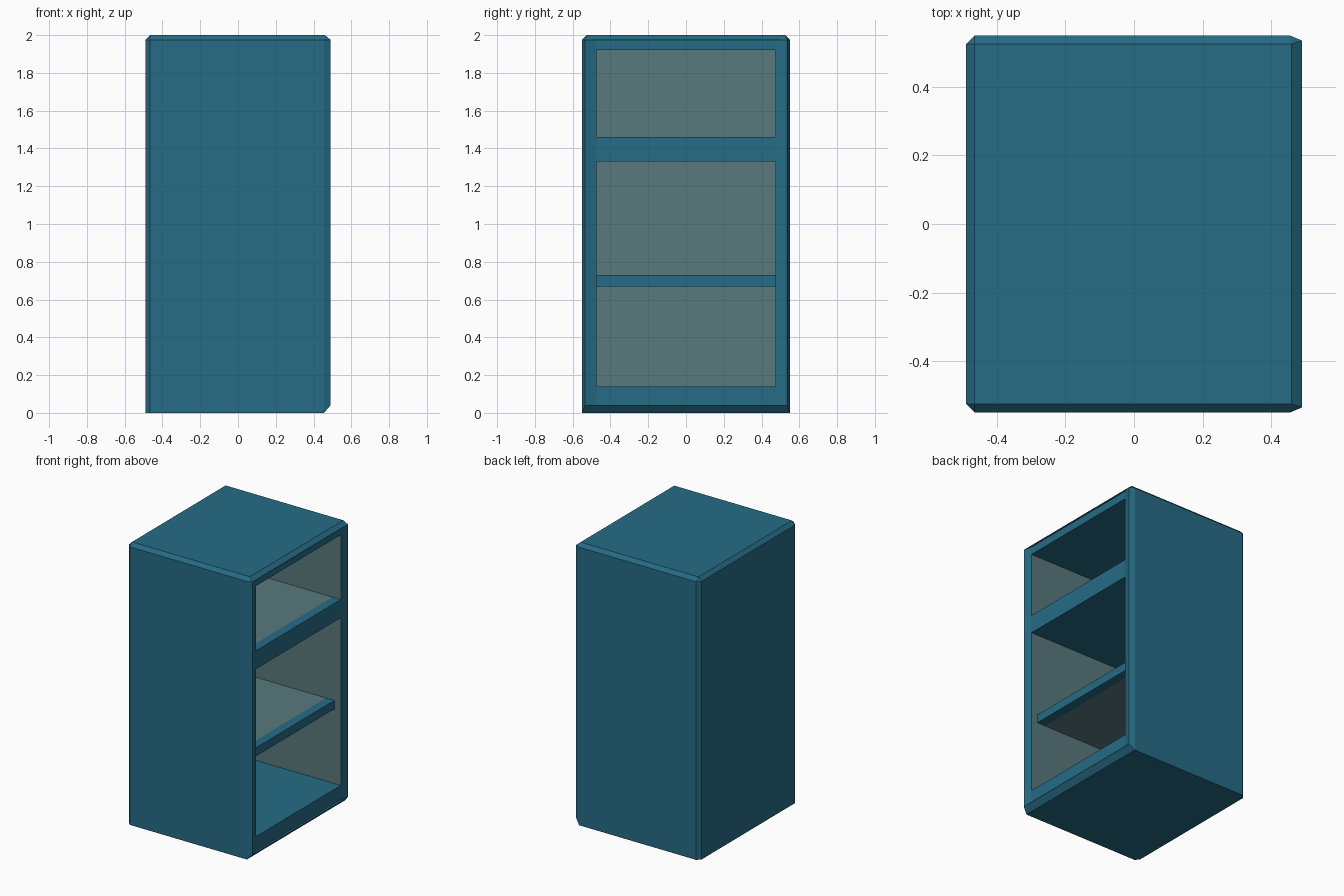
import bpy, bmesh

if "Cube" in bpy.data.objects:
    bpy.data.objects.remove(bpy.data.objects["Cube"])

def material(name, rgb):
    m = bpy.data.materials.new(name)
    m.diffuse_color = (*rgb, 1)
    m.use_nodes = True
    m.node_tree.nodes["Principled BSDF"].inputs["Base Color"].default_value = m.diffuse_color
    return m

TEAL = material("teal_paint", (0.019, 0.148, 0.235))
GREY = material("grey_lining", (0.10, 0.19, 0.205))

def hull(name, points):
    """Convex solid around a few corner points."""
    bm = bmesh.new()
    vs = [bm.verts.new(p) for p in points]
    bmesh.ops.convex_hull(bm, input=vs)
    bmesh.ops.dissolve_limit(bm, angle_limit=0.01, verts=bm.verts[:], edges=bm.edges[:])
    bmesh.ops.recalc_face_normals(bm, faces=bm.faces[:])
    me = bpy.data.meshes.new(name)
    bm.to_mesh(me)
    bm.free()
    me.materials.append(TEAL)
    me.materials.append(GREY)
    ob = bpy.data.objects.new(name, me)
    bpy.context.collection.objects.link(ob)
    return ob

def box(name, x, y, z):
    return hull(name, [(a, b, c) for a in x for b in y for c in z])

def cut(target, cutter):
    bpy.context.view_layer.objects.active = target
    mod = target.modifiers.new("cut", 'BOOLEAN')
    mod.operation = 'DIFFERENCE'
    mod.solver = 'EXACT'
    mod.object = cutter
    bpy.ops.object.modifier_apply(modifier=mod.name)
    bpy.data.objects.remove(cutter)

def paint(ob, rule):
    for p in ob.data.polygons:
        p.material_index = 1 if rule(p.center, p.normal) else 0

# Chamfered cabinet body
pts = []
for s in (-1, 1):
    for z in (0, 1.975):
        pts += [(-0.49, s * 0.525, z), (-0.465, s * 0.55, z), (0.455, s * 0.55, z)]
    pts += [(0.49, s * 0.535, 0.04), (0.49, s * 0.535, 1.975)]
    pts += [(-0.465, s * 0.525, 2), (0.46, s * 0.525, 2)]
body = hull("cabinet_body", pts)

# Shallow flared recess on the open side, then the deep cavity
OPEN, BACK, W = 0.475, -0.44, 0.475
flare = [(x, s * y, z) for x, y in ((OPEN, W), (0.505, 0.595))
         for s in (-1, 1) for z in (0.04, 1.975)]
cut(body, hull("recess_cutter", flare))
cut(body, box("cavity_cutter", (BACK, 0.6), (-W, W), (0.14, 1.92)))

# Grey lining on the inner walls and back
paint(body, lambda c, n: abs(c.y) < 0.48 and -0.45 < c.x < 0.4
      and 0.1 < c.z < 1.95 and abs(n.z) < 0.5)

# Shelves: lined board with a teal front strip
def shelf(name, z0, z1, front, lined_below):
    strip = front - 0.065
    board = box(name + "_board", (BACK, strip), (-W, W), (z0, z1))
    paint(board, lambda c, n: n.z > 0.5 or (lined_below and n.z < -0.5))
    box(name + "_front_strip", (strip, front), (-W, W), (z0, z1))

shelf("upper_shelf", 1.33, 1.46, OPEN, False)
shelf("lower_shelf", 0.67, 0.73, 0.425, True)
